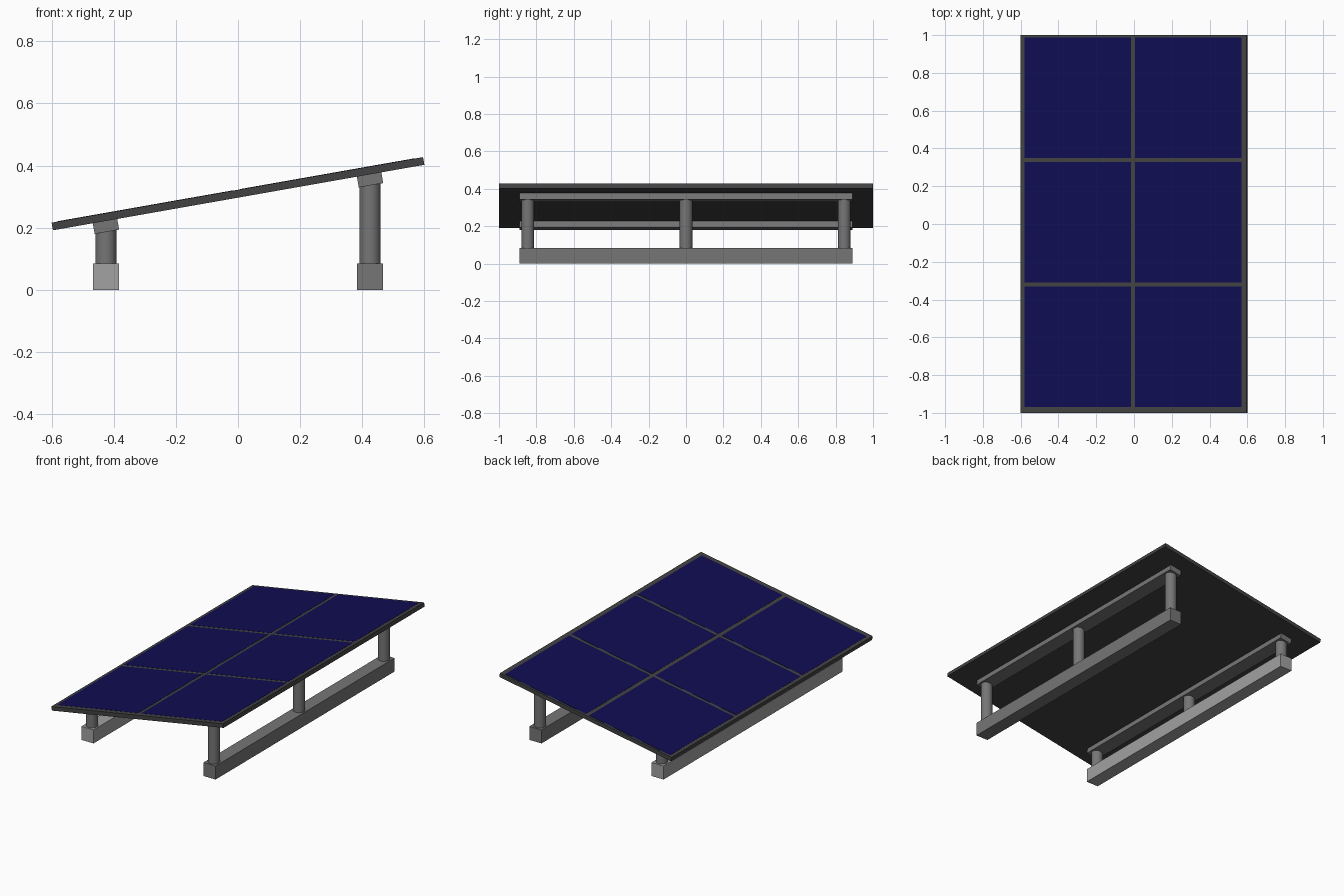
import bpy
from math import radians, sin, cos, tan
from mathutils import Vector

if "Cube" in bpy.data.objects:
    bpy.data.objects.remove(bpy.data.objects["Cube"])

TILT = radians(10)
PANEL_Z = 0.3095
THICK = 0.025
RAIL_H = 0.035


def material(name, rgb):
    m = bpy.data.materials.new(name)
    m.diffuse_color = (*rgb, 1)
    m.use_nodes = True
    m.node_tree.nodes["Principled BSDF"].inputs["Base Color"].default_value = m.diffuse_color
    return m


frame_mat = material("dark_frame", (0.055, 0.055, 0.055))
cell_mat = material("navy_cell", (0.005, 0.004, 0.085))
steel_mat = material("steel", (0.18, 0.18, 0.18))
light_mat = material("light_steel", (0.36, 0.36, 0.36))


def finish(name, mat):
    ob = bpy.context.object
    ob.name = name
    ob.data.materials.append(mat)
    return ob


def box(name, loc, size, mat, tilt=0):
    bpy.ops.mesh.primitive_cube_add(size=1, location=loc, rotation=(0, -tilt, 0))
    ob = finish(name, mat)
    ob.scale = size
    bpy.ops.object.transform_apply(location=False, rotation=False, scale=True)
    return ob


def on_panel(u, y, w):
    # point in the tilted panel frame to world space
    return Vector((u * cos(TILT) - w * sin(TILT), y, PANEL_Z + u * sin(TILT) + w * cos(TILT)))


# Tilted panel
box("panel_frame", on_panel(0, 0, 0), (1.214, 2, THICK), frame_mat, TILT)

# Cells: 2 x 3, a hair proud of the frame
for i in range(2):
    for j in range(3):
        loc = on_panel(-0.003 + (i - 0.5) * 0.594, 0.009 + (j - 1) * 0.659, THICK / 2)
        box(f"solar_cell_{i}_{j}", loc, (0.571, 0.638, 0.002), cell_mat, TILT)

# Supports: base beam, three round posts and a tilted rail on each side
for side, x, base_mat in (("low", -0.425, light_mat), ("high", 0.425, steel_mat)):
    rail_z = PANEL_Z + x * tan(TILT) - (THICK + RAIL_H) / 2 / cos(TILT)
    box(f"{side}_base_beam", (x, 0, 0.0425), (0.084, 1.78, 0.085), base_mat)
    box(f"{side}_rail", (x, 0, rail_z), (0.08, 1.78, RAIL_H), steel_mat, TILT)
    for k, y in enumerate((-0.846, 0, 0.846)):
        bpy.ops.mesh.primitive_cylinder_add(
            vertices=32, radius=0.034, depth=rail_z - 0.08, location=(x, y, (rail_z + 0.08) / 2))
        finish(f"{side}_post_{k}", steel_mat)
        bpy.ops.object.shade_smooth_by_angle()
